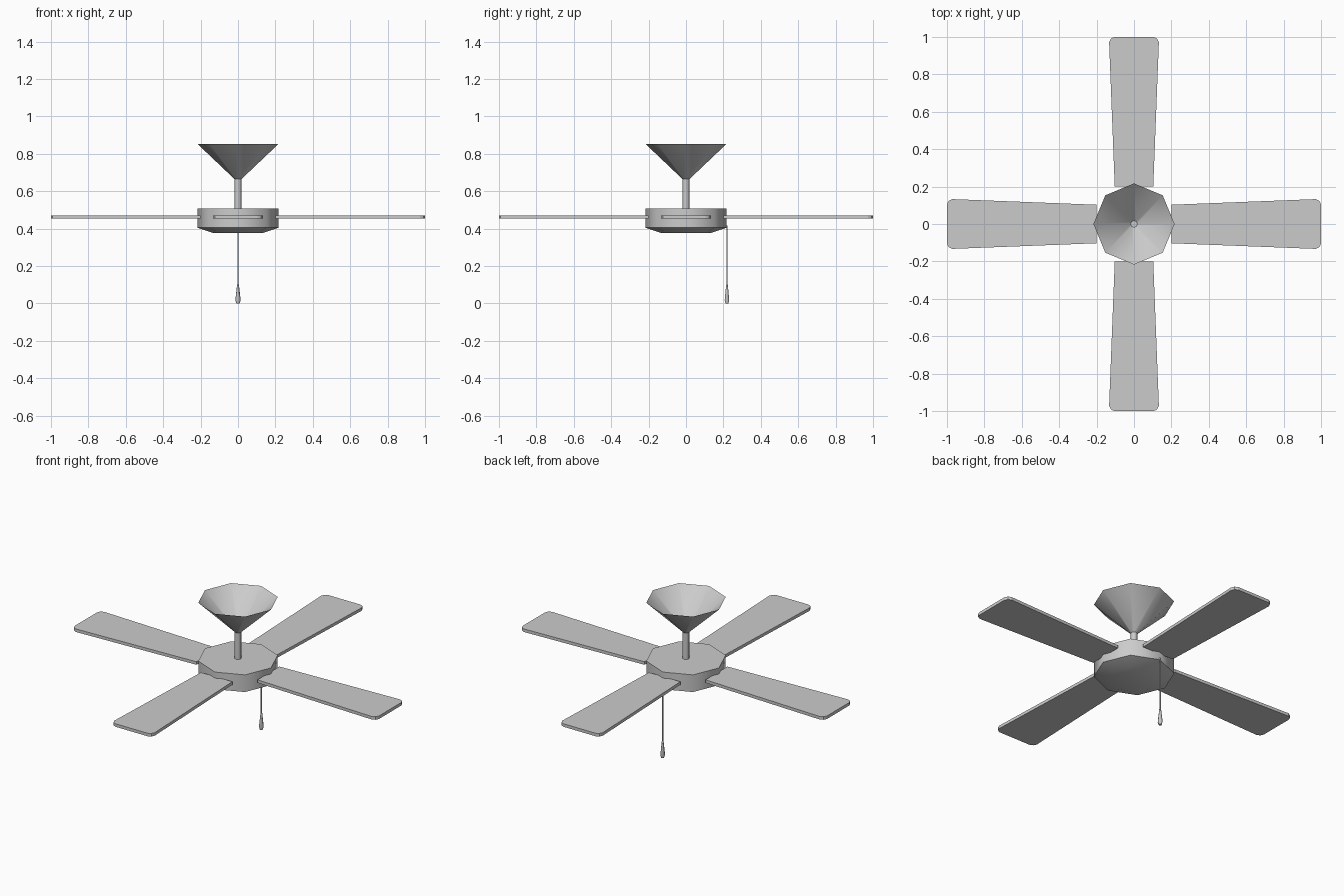
import bpy, bmesh, math
from mathutils import Vector, Matrix

cube = bpy.data.objects.get("Cube")
if cube:
    bpy.data.objects.remove(cube, do_unlink=True)

grey = bpy.data.materials.new("light_grey")
grey.use_nodes = True
GREY = (0.6, 0.6, 0.6, 1)
grey.diffuse_color = GREY
grey.node_tree.nodes["Principled BSDF"].inputs["Base Color"].default_value = GREY


def finish(name, bm, smooth=None):
    """Turn a bmesh into a named grey object."""
    bmesh.ops.recalc_face_normals(bm, faces=bm.faces)
    mesh = bpy.data.meshes.new(name)
    bm.to_mesh(mesh)
    bm.free()
    mesh.materials.append(grey)
    obj = bpy.data.objects.new(name, mesh)
    bpy.context.collection.objects.link(obj)
    if smooth:
        bpy.ops.object.select_all(action='DESELECT')
        obj.select_set(True)
        bpy.context.view_layer.objects.active = obj
        bpy.ops.object.shade_smooth_by_angle(angle=math.radians(smooth))
    return obj


def lathe(name, profile, sides, centre=(0, 0), caps=True, smooth=50):
    """Stack rings of (radius, height) around a vertical axis."""
    bm = bmesh.new()
    rings = []
    for r, z in profile:
        rings.append([bm.verts.new((centre[0] + r * math.cos(math.tau * i / sides),
                                    centre[1] + r * math.sin(math.tau * i / sides), z))
                      for i in range(sides)])
    for low, high in zip(rings, rings[1:]):
        for i in range(sides):
            j = (i + 1) % sides
            bm.faces.new((low[i], low[j], high[j], high[i]))
    if caps:
        bm.faces.new(rings[0])
        bm.faces.new(rings[-1])
    return finish(name, bm, smooth)


# Open ceiling canopy, down rod and motor housing
lathe("ceiling_canopy", [(0.016, 0.662), (0.217, 0.853)], 8, caps=False)
lathe("down_rod", [(0.018, 0.5), (0.018, 0.672)], 8)
lathe("motor_housing", [(0.135, 0.377), (0.217, 0.405), (0.217, 0.507)], 8)

# Four flat tapered blades with clipped tips
half = [(0.2, 0.103), (0.972, 0.133), (0.991, 0.124), (1.0, 0.105)]
outline = half + [(x, -y) for x, y in reversed(half)]
for k, side in enumerate(("left", "back", "right", "front")):
    bm = bmesh.new()
    face = bm.faces.new([bm.verts.new((x, y, 0.453)) for x, y in outline])
    grown = bmesh.ops.extrude_face_region(bm, geom=[face])["geom"]
    top = [v for v in grown if isinstance(v, bmesh.types.BMVert)]
    bmesh.ops.translate(bm, verts=top, vec=Vector((0, 0, 0.018)))
    bm.transform(Matrix.Rotation(k * math.pi / 2, 4, 'Z'))
    finish(side + "_blade", bm)

# Pull chain hanging behind the housing, with its stub and weight
CHAIN = (0, 0.219)
lathe("pull_chain", [(0.004, 0.09), (0.004, 0.415)], 6, CHAIN, smooth=65)
bm = bmesh.new()
bmesh.ops.create_cone(bm, cap_ends=True, segments=6, radius1=0.004, radius2=0.004, depth=0.03,
                      matrix=Matrix.Translation((0, 0.207, 0.412)) @ Matrix.Rotation(math.pi / 2, 4, 'X'))
finish("chain_stub", bm, 65)
lathe("pull_weight", [(0.009, 0), (0.014, 0.018), (0.005, 0.1)], 6, CHAIN, smooth=65)
